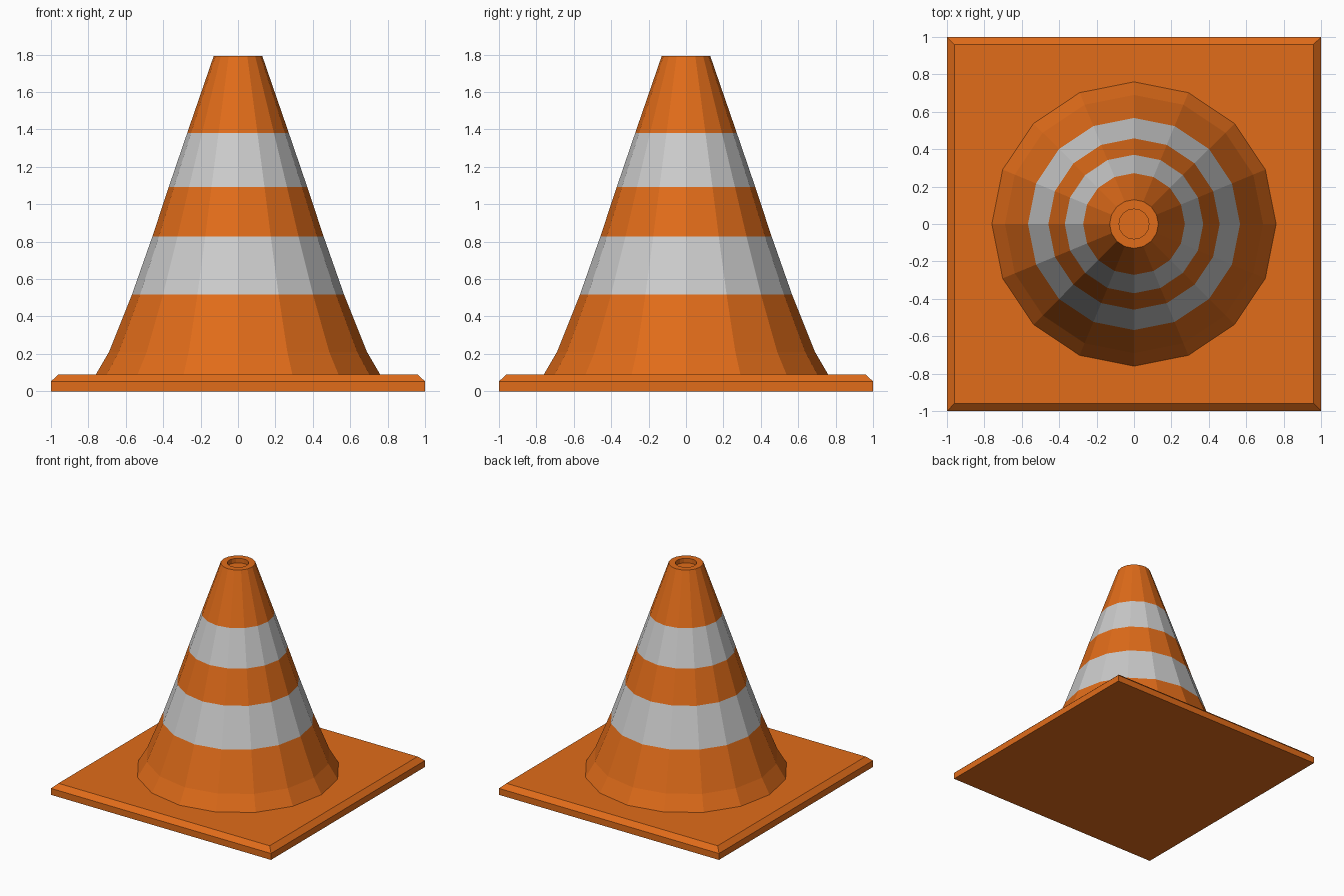
import bpy, bmesh
from math import cos, sin, tau

if "Cube" in bpy.data.objects:
    bpy.data.objects.remove(bpy.data.objects["Cube"])

SIDES = 16


def material(name, color):
    mat = bpy.data.materials.new(name)
    mat.diffuse_color = color
    mat.use_nodes = True
    mat.node_tree.nodes["Principled BSDF"].inputs["Base Color"].default_value = mat.diffuse_color
    return mat


orange = material("orange", (0.75, 0.15, 0.01, 1))
grey = material("reflective_grey", (0.58, 0.58, 0.58, 1))


def ring(bm, radius, z, sides, turn=0.0):
    return [bm.verts.new((radius * cos(tau * (i + turn) / sides),
                          radius * sin(tau * (i + turn) / sides), z))
            for i in range(sides)]


def lathe(name, profile, sides, mats, turn=0.0, cap_bottom=True):
    """Skin rings of (radius, z, material of the strip above)."""
    bm = bmesh.new()
    rings = [ring(bm, r, z, sides, turn) for r, z, _ in profile]
    for lower, upper, (_, _, index) in zip(rings, rings[1:], profile):
        for i in range(sides):
            j = (i + 1) % sides
            face = bm.faces.new((lower[i], lower[j], upper[j], upper[i]))
            face.material_index = index
    bm.faces.new(rings[-1])
    if cap_bottom:
        bm.faces.new(rings[0][::-1])
    mesh = bpy.data.meshes.new(name)
    bm.to_mesh(mesh)
    bm.free()
    for mat in mats:
        mesh.materials.append(mat)
    obj = bpy.data.objects.new(name, mesh)
    bpy.context.collection.objects.link(obj)
    return obj


# Square base plate with a chamfered upper edge
R2 = 2 ** 0.5
lathe("base_plate", [(R2, 0, 0), (R2, 0.053, 0), (0.96 * R2, 0.09, 0)],
      4, [orange], turn=0.5)

# Flared cone with two reflective bands and a shallow recess in the tip
lathe("cone_body", [
    (0.76, 0.09, 0), (0.69, 0.21, 0),
    (0.567, 0.517, 1), (0.458, 0.827, 0),
    (0.37, 1.093, 1), (0.272, 1.38, 0),
    (0.13, 1.792, 0), (0.08, 1.792, 0), (0.08, 1.755, 0),
], SIDES, [orange, grey], cap_bottom=False)
